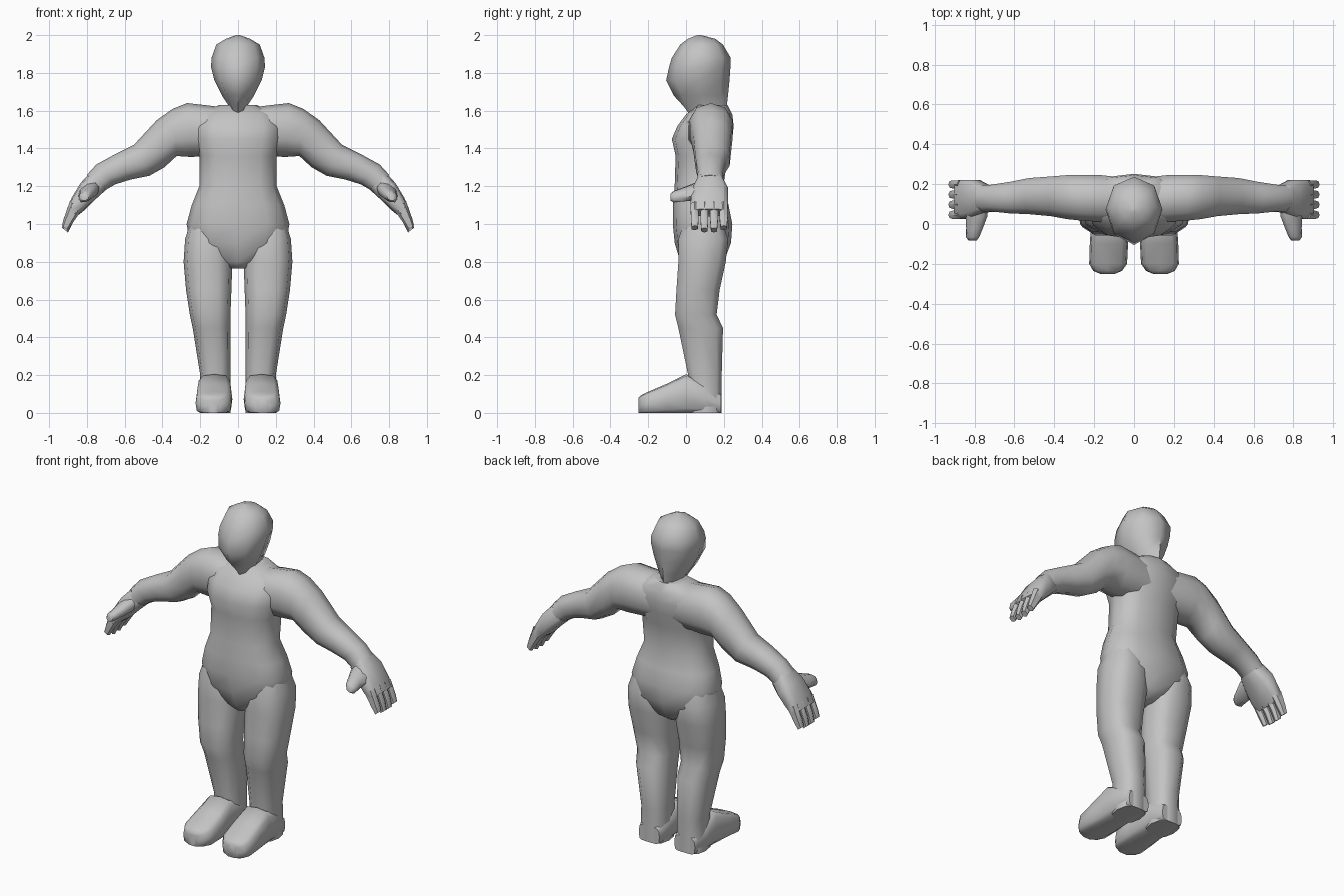
import bpy, bmesh, math
from mathutils import Vector as V

skin = bpy.data.materials.new("plain_grey")
skin.diffuse_color = (0.55, 0.55, 0.55, 1)


def ring(c, a, b, n, p):
    """Rounded cross-section about c with half-axes a and b; p sets squareness."""
    pts = []
    for i in range(n):
        t = 2 * math.pi * i / n
        u, v = math.cos(t), math.sin(t)
        u = math.copysign(abs(u) ** (2 / p), u)
        v = math.copysign(abs(v) ** (2 / p), v)
        q = c + a * u + b * v
        q.z = max(q.z, 0)
        pts.append(q)
    return pts


def loft(name, rings, mirror=False, angle=55):
    """Skin a list of equal-length rings, cap the ends, optionally mirror in x."""
    bm = bmesh.new()
    rows = [[bm.verts.new(q) for q in r] for r in rings]
    for r, s in zip(rows, rows[1:]):
        for i in range(len(r)):
            j = (i + 1) % len(r)
            bm.faces.new((r[i], r[j], s[j], s[i]))
    bm.faces.new(rows[0][::-1])
    bm.faces.new(rows[-1])
    bmesh.ops.recalc_face_normals(bm, faces=bm.faces)
    me = bpy.data.meshes.new(name)
    bm.to_mesh(me)
    bm.free()
    me.materials.append(skin)
    ob = bpy.data.objects.new(name, me)
    bpy.context.collection.objects.link(ob)
    bpy.ops.object.select_all(action='DESELECT')
    ob.select_set(True)
    bpy.context.view_layer.objects.active = ob
    bpy.ops.object.shade_smooth_by_angle(angle=math.radians(angle))
    if mirror:
        ob.modifiers.new("mirror", 'MIRROR').use_mirror_merge = False
    return ob


def level(z, x0, x1, y0, y1, n, p):
    """Horizontal section from its extents."""
    return ring(V(((x0 + x1) / 2, (y0 + y1) / 2, z)),
                V(((x1 - x0) / 2, 0, 0)), V((0, (y1 - y0) / 2, 0)), n, p)


def limb(xt, zt, xb, zb, y0, y1, n, p):
    """Section of a sideways limb from its top and bottom outline points."""
    return ring(V(((xt + xb) / 2, (y0 + y1) / 2, (zt + zb) / 2)),
                V(((xt - xb) / 2, 0, (zt - zb) / 2)), V((0, (y1 - y0) / 2, 0)), n, p)


# Head and neck: z, half width, front y, back y
head = [(1.55, .03, .04, .20), (1.62, .045, -.01, .215), (1.68, .085, -.065, .222),
        (1.76, .125, -.105, .23), (1.83, .143, -.09, .235), (1.88, .14, -.075, .237),
        (1.95, .115, -.03, .195), (1.98, .065, .01, .155), (2.0, .01, .06, .08)]
loft("head", [level(z, -w, w, f, b, 8, 2.1) for z, w, f, b in head])

# Torso and hips: z, half width, front y, back y
torso = [(.765, .04, .0, .15), (.80, .10, -.03, .20), (.90, .255, -.06, .238),
         (1.0, .272, -.07, .245), (1.1, .245, -.07, .225), (1.2, .205, -.06, .197),
         (1.36, .205, -.055, .22), (1.45, .23, -.075, .245), (1.52, .235, -.045, .252),
         (1.58, .21, .0, .245), (1.63, .10, .06, .22)]
loft("torso", [level(z, -w, w, f, b, 12, 2.5) for z, w, f, b in torso])

# Legs: z, inner x, outer x, front y, back y
leg = [(1.05, .10, .24, .0, .18), (.92, .04, .28, -.045, .228), (.80, .03, .288, -.045, .215),
       (.65, .035, .275, -.055, .182), (.52, .04, .255, -.062, .166), (.45, .04, .24, -.045, .2),
       (.20, .04, .2, .008, .192), (.10, .04, .205, .01, .19), (0, .04, .205, .01, .19)]
loft("leg", [level(*s, 10, 2.7) for s in leg], True)

# Feet: y, inner x, outer x, top z
foot = [(.185, .05, .19, .10), (.10, .035, .21, .16), (.0, .035, .215, .205),
        (-.10, .03, .222, .155), (-.20, .035, .225, .112), (-.235, .06, .205, .095),
        (-.252, .10, .165, .08)]
loft("foot", [ring(V(((a + b) / 2, y, t / 2 - .005)), V(((b - a) / 2, 0, 0)),
                   V((0, 0, t / 2 + .005)), 12, 3.6) for y, a, b, t in foot], True)

# Arms: top x, top z, bottom x, bottom z, front y, back y
arm = [(.02, 1.61, .05, 1.36, .0, .235), (.16, 1.628, .16, 1.36, .005, .25),
       (.27, 1.64, .25, 1.355, .012, .252), (.345, 1.61, .325, 1.36, .02, .25),
       (.43, 1.55, .39, 1.30, .035, .243), (.55, 1.42, .47, 1.255, .045, .235),
       (.65, 1.37, .57, 1.235, .05, .215), (.75, 1.315, .65, 1.21, .06, .2),
       (.80, 1.26, .71, 1.175, .055, .2)]
loft("arm", [limb(*s, 10, 2.3) for s in arm], True)

# Palms
palm = [(.785, 1.27, .70, 1.18, .06, .195), (.835, 1.215, .755, 1.13, .03, .225),
        (.88, 1.14, .81, 1.075, .022, .225), (.905, 1.08, .855, 1.04, .022, .222)]
loft("palm", [limb(*s, 10, 3.2) for s in palm], True)

# Fingers
for i in range(4):
    y = .046 + i * .051
    tip = .955 + (.012 if i in (0, 3) else 0)
    secs = [(.89, 1.12, .83, 1.07, .023), (.922, 1.03, .872, 1.01, .023),
            (.932, tip + .025, .90, tip, .018)]
    loft("finger_%d" % (i + 1),
         [limb(a, b, c, d, y - r, y + r, 6, 2.6) for a, b, c, d, r in secs], True)

# Thumbs: y, centre x, centre z, half width, half height
thumb = [(.11, .79, 1.185, .055, .04), (.04, .79, 1.17, .055, .04),
         (-.02, .80, 1.155, .042, .033), (-.065, .81, 1.145, .034, .028),
         (-.083, .81, 1.142, .02, .018)]
loft("thumb", [ring(V((x, y, z)), V((w, 0, -.4 * w)), V((0.2 * h, 0, h)), 8, 2.2)
               for y, x, z, w, h in thumb], True)
